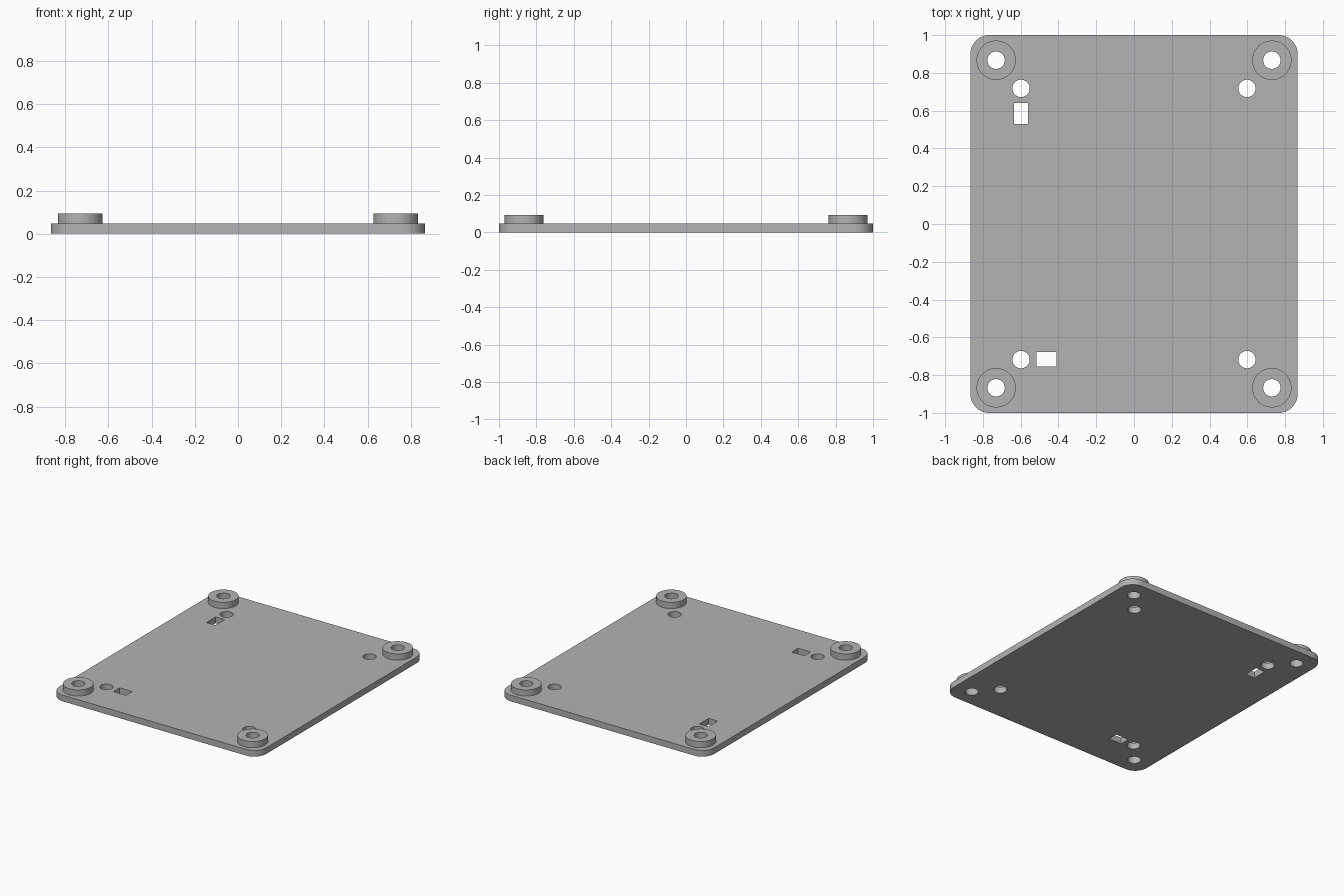
import bpy
import bmesh
from math import pi, cos, sin, radians
from mathutils import Matrix

HALF_X, HALF_Y, CORNER = 0.866, 1.0, 0.1
THICK, TOP = 0.047, 0.094
BOSS_X, BOSS_Y, BOSS_R = 0.73, 0.867, 0.104
HOLE_X, HOLE_Y, HOLE_R = 0.598, 0.718, 0.046
SIDES = 48

if "Cube" in bpy.data.objects:
    bpy.data.objects.remove(bpy.data.objects["Cube"], do_unlink=True)

grey = bpy.data.materials.new("plain_grey")
grey.use_nodes = True
grey.diffuse_color = (0.45, 0.45, 0.45, 1)
grey.node_tree.nodes["Principled BSDF"].inputs["Base Color"].default_value = grey.diffuse_color


def finish(name, bm):
    bmesh.ops.recalc_face_normals(bm, faces=bm.faces)
    mesh = bpy.data.meshes.new(name)
    bm.to_mesh(mesh)
    bm.free()
    mesh.materials.append(grey)
    obj = bpy.data.objects.new(name, mesh)
    bpy.context.collection.objects.link(obj)
    return obj


def activate(obj):
    bpy.ops.object.select_all(action="DESELECT")
    obj.select_set(True)
    bpy.context.view_layer.objects.active = obj


def smooth(obj):
    activate(obj)
    bpy.ops.object.shade_smooth_by_angle(angle=radians(30))


def corners(x, y):
    return [(sx * x, sy * y) for sx in (1, -1) for sy in (1, -1)]


# Rounded plate: one quarter arc per corner, extruded upward
bm = bmesh.new()
outline = []
steps = 12
for quarter, (sx, sy) in enumerate([(1, 1), (-1, 1), (-1, -1), (1, -1)]):
    for i in range(steps + 1):
        a = (quarter + i / steps) * pi / 2
        outline.append(bm.verts.new((sx * (HALF_X - CORNER) + CORNER * cos(a),
                                     sy * (HALF_Y - CORNER) + CORNER * sin(a), 0)))
base = bm.faces.new(outline)
ext = bmesh.ops.extrude_face_region(bm, geom=[base], use_keep_orig=True)
bmesh.ops.translate(bm, vec=(0, 0, THICK),
                    verts=[v for v in ext["geom"] if isinstance(v, bmesh.types.BMVert)])
plate = finish("base_plate", bm)

# Cutter: screw holes, inner holes and the two rectangular slots
bm = bmesh.new()
for x, y in corners(BOSS_X, BOSS_Y) + corners(HOLE_X, HOLE_Y):
    bmesh.ops.create_cone(bm, cap_ends=True, segments=SIDES, radius1=HOLE_R,
                          radius2=HOLE_R, depth=1, matrix=Matrix.Translation((x, y, 0)))
for x, y, w, d in [(-0.598, 0.585, 0.076, 0.11), (-0.463, -0.716, 0.106, 0.076)]:
    bmesh.ops.create_cube(bm, size=1, matrix=Matrix.Translation((x, y, 0))
                          @ Matrix.Diagonal((w, d, 1, 1)))
cutter = finish("hole_cutter", bm)
cutter.hide_render = True

cut = plate.modifiers.new("holes", "BOOLEAN")
cut.operation = "DIFFERENCE"
cut.solver = "EXACT"
cut.object = cutter
activate(plate)
bpy.ops.object.modifier_apply(modifier=cut.name)
bpy.data.objects.remove(cutter, do_unlink=True)
smooth(plate)

# Raised ring bosses: a rectangular section spun around each screw hole
for x, y in corners(BOSS_X, BOSS_Y):
    bm = bmesh.new()
    section = [bm.verts.new((r, 0, z)) for r, z in
               [(HOLE_R, THICK), (BOSS_R, THICK), (BOSS_R, TOP), (HOLE_R, TOP)]]
    edges = [bm.edges.new((section[i], section[(i + 1) % 4])) for i in range(4)]
    bmesh.ops.spin(bm, geom=section + edges, axis=(0, 0, 1), cent=(0, 0, 0),
                   angle=2 * pi, steps=SIDES)
    bmesh.ops.remove_doubles(bm, verts=bm.verts, dist=0.0001)
    name = f"{'front' if y < 0 else 'back'}_{'left' if x > 0 else 'right'}_boss"
    boss = finish(name, bm)
    boss.location = (x, y, 0)
    smooth(boss)
